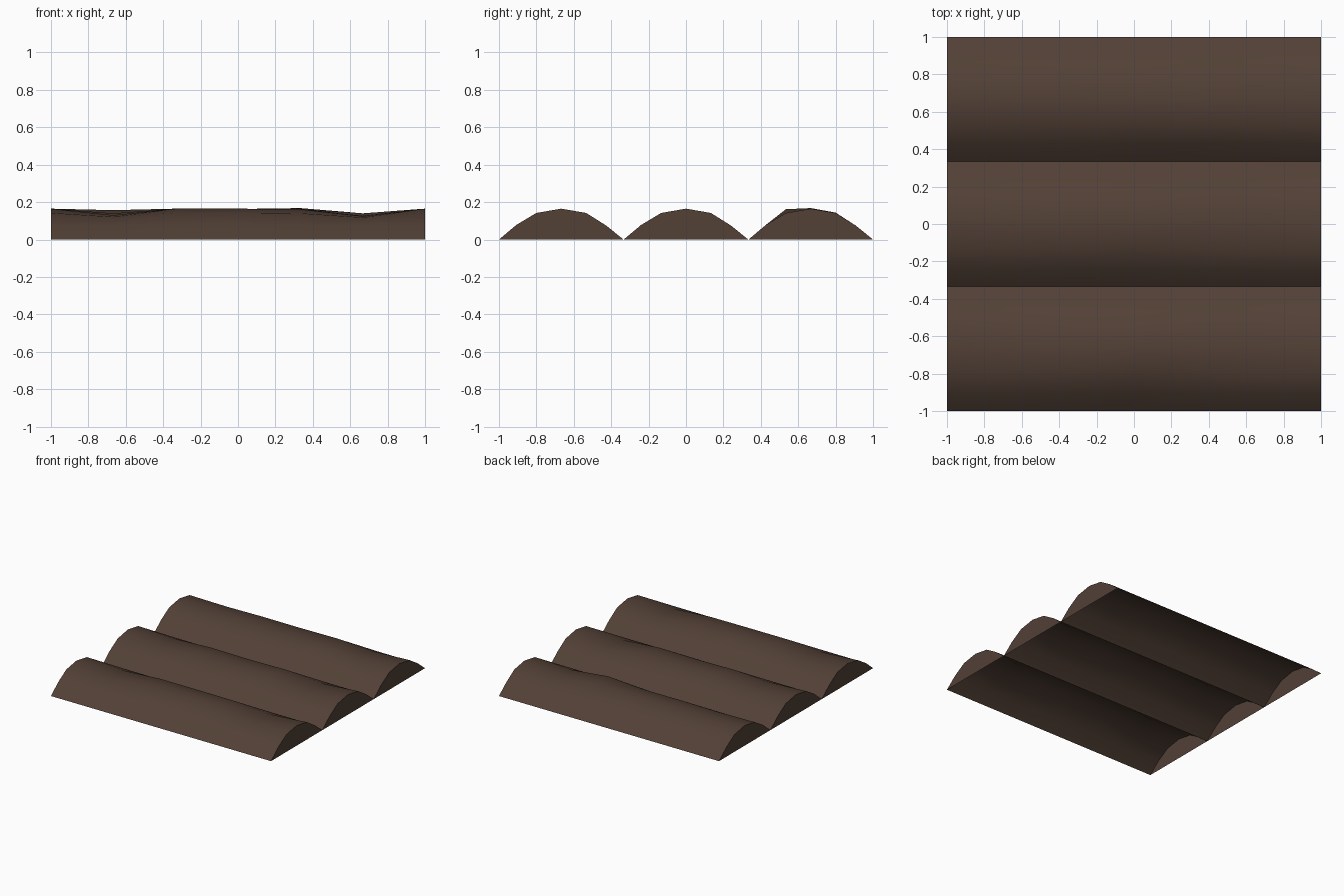
import bpy, bmesh

if "Cube" in bpy.data.objects:
    bpy.data.objects.remove(bpy.data.objects["Cube"])

soil = bpy.data.materials.new("soil")
soil.diffuse_color = (0.085, 0.052, 0.037, 1)
soil.use_nodes = True
soil.node_tree.nodes["Principled BSDF"].inputs["Base Color"].default_value = soil.diffuse_color

# Cross-section of one furrow ridge: offset across, height
PROFILE = [(-0.333, 0), (-0.24, 0.078), (-0.133, 0.142), (0, 0.165),
           (0.133, 0.142), (0.24, 0.075), (0.333, 0)]
STATIONS = [-1, -0.667, -0.333, 0, 0.333, 0.667, 1]


def ridge(name, y, crest, bumps=None):
    """Open-bottomed ridge along x; crest gives its height at each station."""
    bm = bmesh.new()
    rows = []
    for i, (x, top) in enumerate(zip(STATIONS, crest)):
        row = []
        for j, (dy, h) in enumerate(PROFILE):
            dip = top - 0.165
            weight = {3: 1.0, 2: 0.6, 4: 0.6}.get(j, 0.0)
            z = h + dip * weight
            z = (bumps or {}).get((i, j), z)
            row.append(bm.verts.new((x, y + dy, z)))
        rows.append(row)
    for a, b in zip(rows, rows[1:]):
        for j in range(len(PROFILE) - 1):
            bm.faces.new((a[j], b[j], b[j + 1], a[j + 1]))
    # Flat end caps
    bm.faces.new(rows[0])
    bm.faces.new(rows[-1][::-1])
    bm.normal_update()
    for f in bm.faces:
        # point the shell upward and the caps outward
        if len(f.verts) > 4:
            if f.normal.x * f.calc_center_median().x < 0:
                f.normal_flip()
        elif f.normal.z < 0:
            f.normal_flip()
    me = bpy.data.meshes.new(name)
    bm.to_mesh(me)
    bm.free()
    me.materials.append(soil)
    ob = bpy.data.objects.new(name, me)
    bpy.context.collection.objects.link(ob)
    bpy.ops.object.select_all(action='DESELECT')
    ob.select_set(True)
    bpy.context.view_layer.objects.active = ob
    bpy.ops.object.shade_smooth_by_angle(angle=0.9)


# Three parallel ridges with uneven crests
ridge("front_ridge", -0.667, [0.165, 0.13, 0.165, 0.165, 0.162, 0.125, 0.165])
ridge("middle_ridge", 0, [0.165, 0.14, 0.165, 0.158, 0.165, 0.125, 0.165])
ridge("back_ridge", 0.667, [0.165, 0.157, 0.165, 0.163, 0.168, 0.14, 0.165],
      {(4, 2): 0.162})
